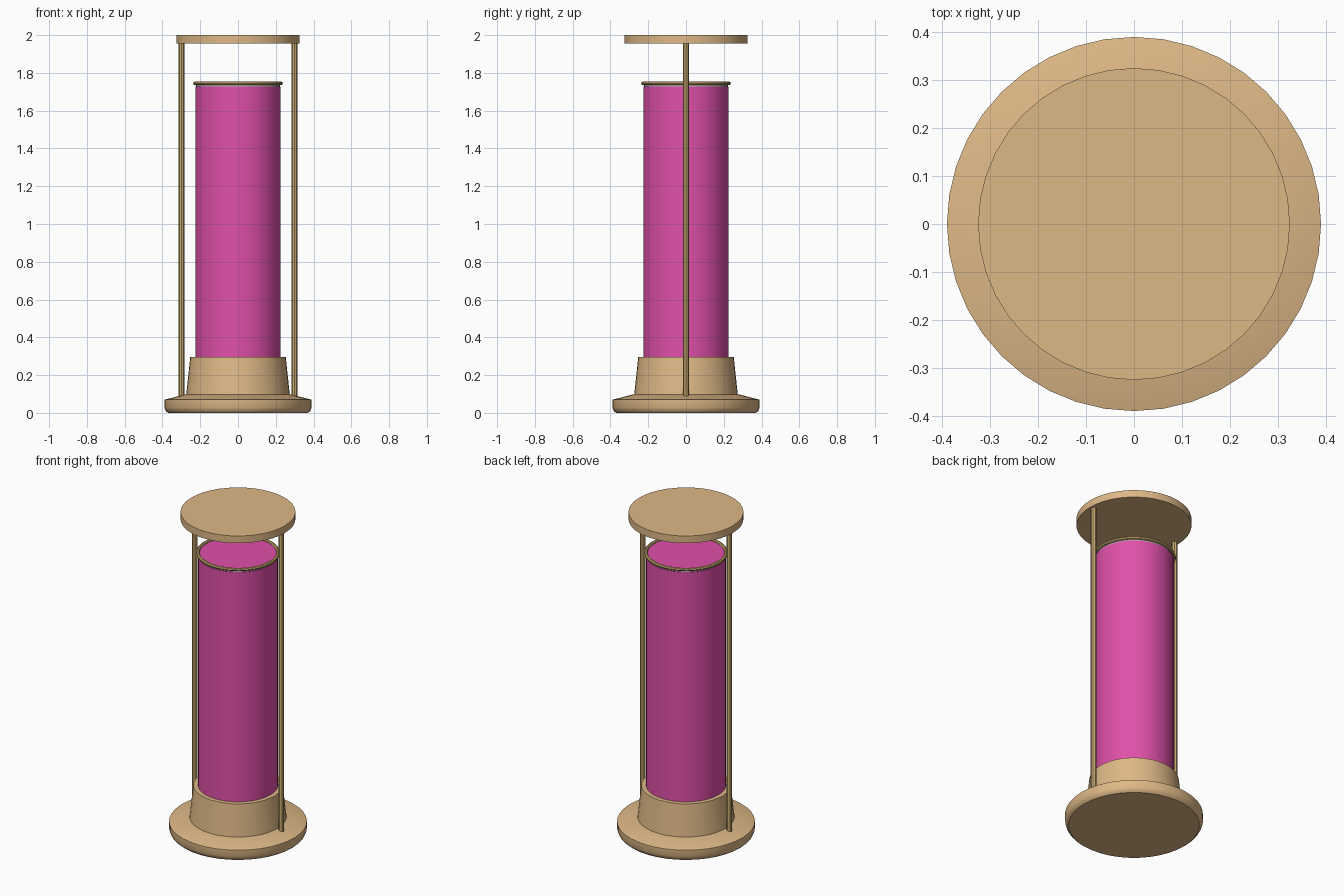
import bpy, math

if "Cube" in bpy.data.objects:
    bpy.data.objects.remove(bpy.data.objects["Cube"], do_unlink=True)


def material(name, rgb):
    m = bpy.data.materials.new(name)
    m.use_nodes = True
    color = (*rgb, 1)
    m.diffuse_color = color
    m.node_tree.nodes["Principled BSDF"].inputs["Base Color"].default_value = color
    return m


WOOD = material("light wood", (0.73, 0.48, 0.24))
BRASS = material("pale brass", (0.61, 0.42, 0.17))
PINK = material("pink", (0.75, 0.08, 0.40))
GREY = material("light grey", (0.5, 0.5, 0.5))


def finish(obj, mat):
    obj.data.materials.append(mat)
    bpy.ops.object.select_all(action="DESELECT")
    obj.select_set(True)
    bpy.context.view_layer.objects.active = obj
    bpy.ops.object.shade_smooth_by_angle(angle=math.radians(30))
    return obj


def lathe(name, profile, mat, sides=40):
    """Closed solid turned about z from (radius, height) pairs, bottom to top."""
    verts, faces = [], []
    for r, z in profile:
        for i in range(sides):
            a = math.tau * i / sides
            verts.append((r * math.cos(a), r * math.sin(a), z))
    for k in range(len(profile) - 1):
        for i in range(sides):
            j = (i + 1) % sides
            faces.append((k * sides + i, k * sides + j,
                          (k + 1) * sides + j, (k + 1) * sides + i))
    faces.append(tuple(reversed(range(sides))))
    faces.append(tuple(range((len(profile) - 1) * sides, len(verts))))
    mesh = bpy.data.meshes.new(name)
    mesh.from_pydata(verts, [], faces)
    obj = bpy.data.objects.new(name, mesh)
    bpy.context.collection.objects.link(obj)
    return finish(obj, mat)


# Turned base and tapered socket
lathe("base", [(0.37, 0), (0.382, 0.01), (0.39, 0.03), (0.39, 0.07), (0.28, 0.098)], WOOD)
lathe("socket", [(0.275, 0.09), (0.253, 0.295)], WOOD)

# Tube with its thin collar and rim ring
lathe("tube", [(0.226, 0.29), (0.226, 1.728)], PINK)
lathe("collar", [(0.222, 1.726), (0.222, 1.738)], GREY)
lathe("tube_lid", [(0.221, 1.737), (0.221, 1.742)], PINK)
bpy.ops.mesh.primitive_torus_add(major_segments=40, minor_segments=8,
                                 major_radius=0.227, minor_radius=0.01,
                                 location=(0, 0, 1.745))
ring = bpy.context.object
ring.name = "rim_ring"
finish(ring, BRASS)

# Side rods
for side, x in (("left", 0.299), ("right", -0.299)):
    rod = lathe(side + "_rod", [(0.016, 0.085), (0.016, 1.957)], BRASS, 8)
    rod.location.x = x

# Top disc
lathe("top_disc", [(0.325, 1.955), (0.325, 2.0)], WOOD)
